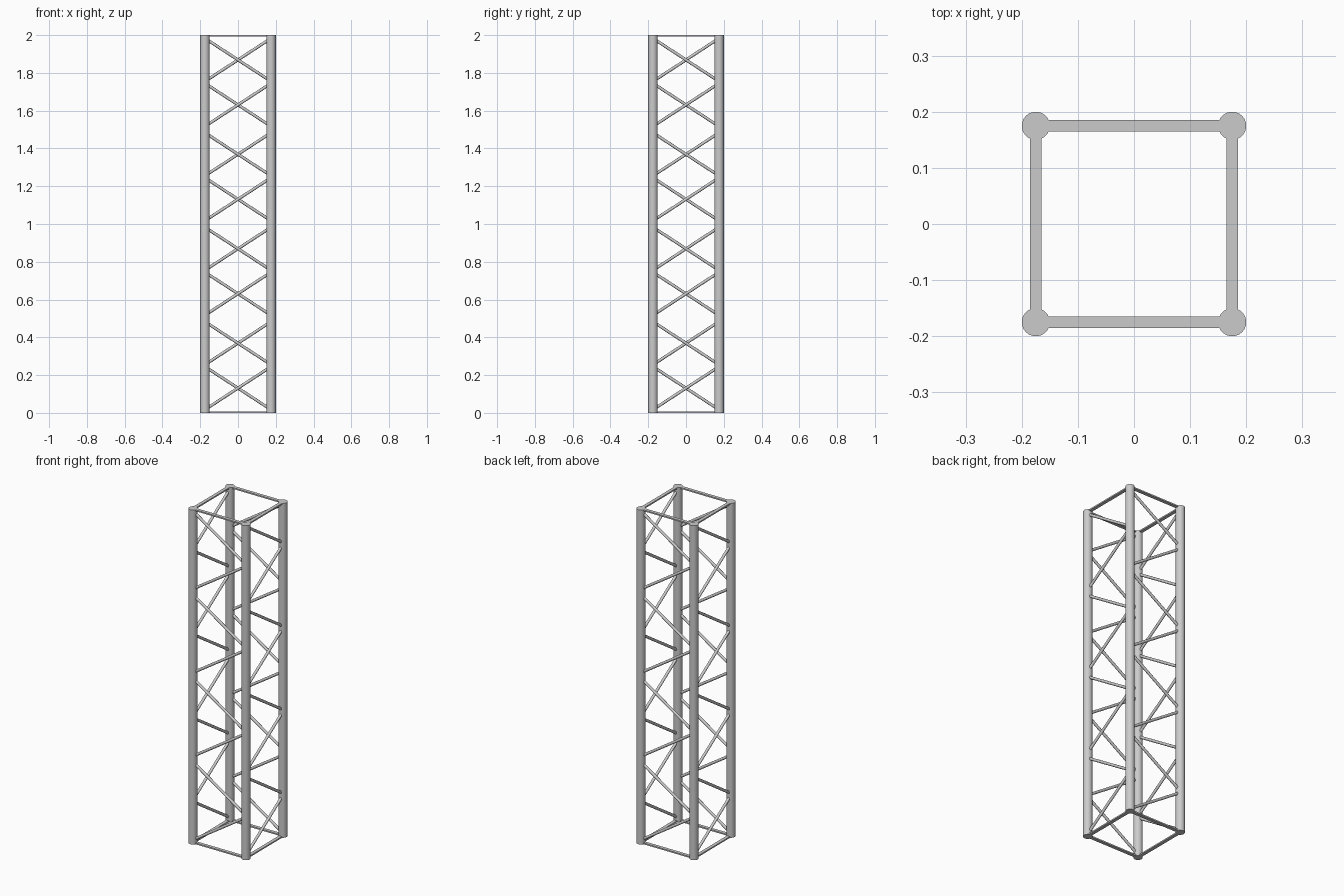
import bpy
from math import pi
from mathutils import Vector, Matrix

if "Cube" in bpy.data.objects:
    bpy.data.objects.remove(bpy.data.objects["Cube"])

C = 0.175          # chord centre offset
R_CHORD, R_BRACE = 0.025, 0.008


def tube(name, a, b, r, sides):
    a, b = Vector(a), Vector(b)
    d = b - a
    bpy.ops.mesh.primitive_cylinder_add(
        vertices=sides, radius=r, depth=d.length, location=(a + b) / 2,
        rotation=d.to_track_quat('Z', 'Y').to_euler())
    ob = bpy.context.object
    ob.name = name
    bpy.ops.object.shade_smooth_by_angle()
    return ob


def flat_bar(name, a, b, width, height):
    a, b = Vector(a), Vector(b)
    d = b - a
    bpy.ops.mesh.primitive_cube_add(
        size=1, location=(a + b) / 2,
        rotation=d.to_track_quat('X', 'Z').to_euler())
    ob = bpy.context.object
    ob.name = name
    ob.scale = (d.length, width, height)


# Each side is the front side turned about z by a quarter
for k in range(4):
    turn = Matrix.Rotation(k * pi / 2, 3, 'Z')

    def on_side(x, z):
        return turn @ Vector((x, -C, z))

    # Main corner tube
    tube(f"chord_{k}", on_side(-C, 0), on_side(-C, 2), R_CHORD, 32)

    # Flat end frame bars, bottom and top
    for label, z in (("bottom", 0.004), ("top", 1.996)):
        flat_bar(f"{label}_frame_bar_{k}", on_side(-C, z), on_side(C, z), 0.02, 0.008)

    # Zigzag diagonals, four repeats up the side
    for i in range(4):
        z = i * 0.5
        tube(f"lower_brace_{k}_{i}", on_side(-C, z + 0.017), on_side(C, z + 0.245), R_BRACE, 16)
        tube(f"upper_brace_{k}_{i}", on_side(C, z + 0.255), on_side(-C, z + 0.483), R_BRACE, 16)
